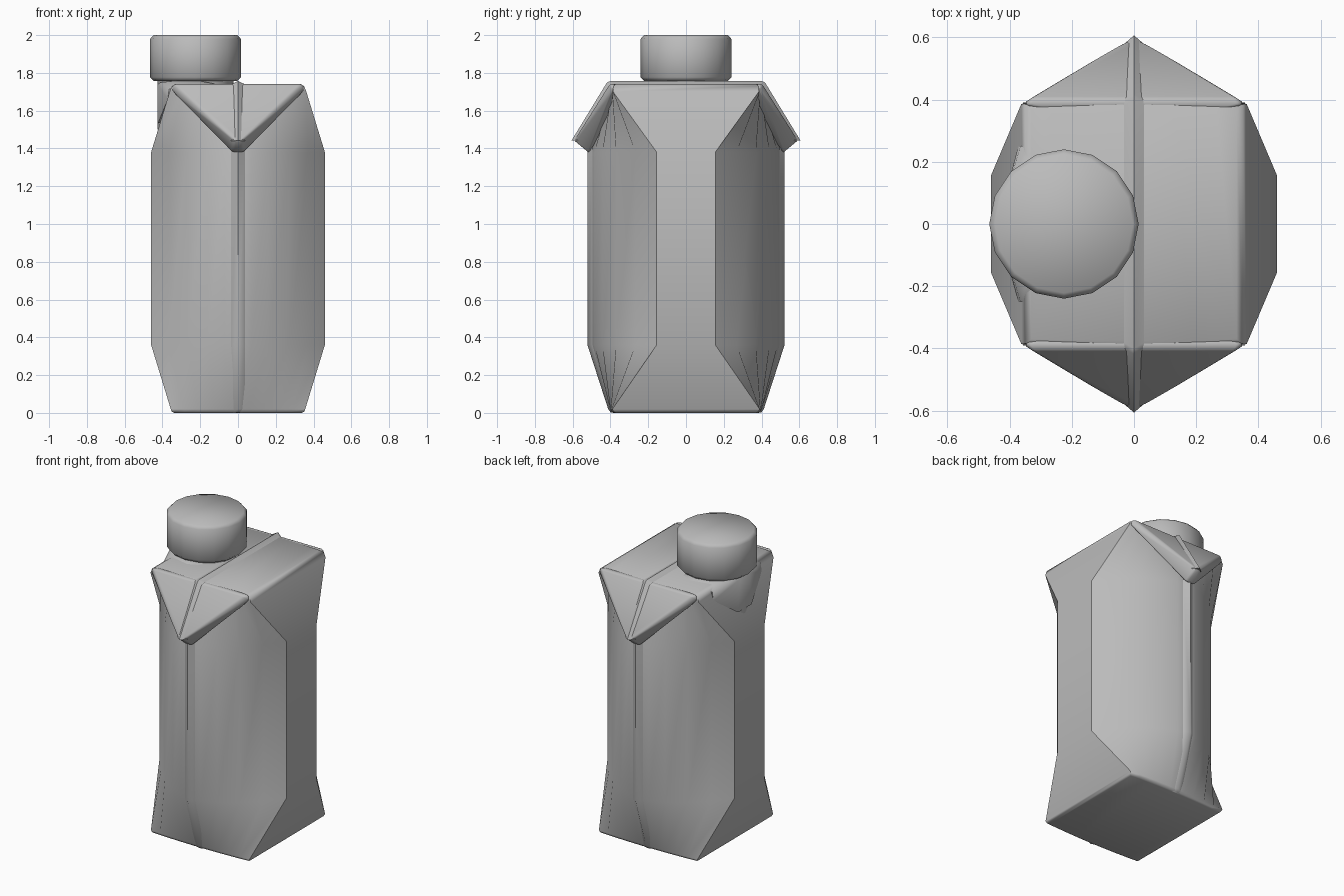
import bpy, bmesh, math

if "Cube" in bpy.data.objects:
    bpy.data.objects.remove(bpy.data.objects["Cube"])

grey = bpy.data.materials.new("carton_grey")
grey.diffuse_color = (0.5, 0.5, 0.5, 1)
grey.use_nodes = True
grey.node_tree.nodes["Principled BSDF"].inputs["Base Color"].default_value = grey.diffuse_color


def finish(name, bm, angle=50, sharp=None):
    """Turn a bmesh into a smooth-shaded object with sharp creases."""
    bmesh.ops.recalc_face_normals(bm, faces=bm.faces)
    for f in bm.faces:
        f.smooth = True
    for e in bm.edges:
        if len(e.link_faces) == 2:
            crease = e.calc_face_angle(0) > math.radians(angle)
            e.smooth = not (crease or (sharp is not None and sharp(e)))
    me = bpy.data.meshes.new(name)
    bm.to_mesh(me)
    bm.free()
    me.materials.append(grey)
    ob = bpy.data.objects.new(name, me)
    bpy.context.collection.objects.link(ob)
    return ob


def loft(bm, rings):
    """Bridge closed rings of equal length and cap both ends."""
    vr = [[bm.verts.new(p) for p in r] for r in rings]
    n = len(vr[0])
    for a, b in zip(vr, vr[1:]):
        for i in range(n):
            j = (i + 1) % n
            bm.faces.new((a[i], a[j], b[j], b[i]))
    bm.faces.new(vr[0][::-1])
    bm.faces.new(vr[-1])
    return vr


def hull(name, pts, angle, bevel=0.0):
    """Convex solid around a few points, with rounded edges."""
    bm = bmesh.new()
    for p in pts:
        bm.verts.new(p)
    bmesh.ops.convex_hull(bm, input=bm.verts[:])
    bmesh.ops.delete(bm, geom=[v for v in bm.verts if not v.link_faces], context='VERTS')
    bmesh.ops.dissolve_limit(bm, angle_limit=0.02, verts=bm.verts[:], edges=bm.edges[:])
    if bevel:
        bmesh.ops.bevel(bm, geom=bm.edges[:], offset=bevel, segments=2, profile=.5,
                        affect='EDGES', clamp_overlap=True)
    return finish(name, bm, angle)


def lathe(name, profile, cx, seg=16):
    bm = bmesh.new()
    loft(bm, [[(cx + r * math.cos(2 * math.pi * i / seg),
                r * math.sin(2 * math.pi * i / seg), z)
               for i in range(seg)] for r, z in profile])
    return finish(name, bm)


# Carton body: rectangular ends, bulging front and back panels in the middle
quarter = [(.46, .155), (.37, .268), (.27, .37), (.16, .443), (.07, .485), (0, .505)]


def ring(z, rect=None):
    q = quarter
    if rect:
        q = [(x / .46 * rect[0], rect[1] + .012 * (1 - (x / .46) ** 2)) for x, y in quarter]
    back = q + [(-x, y) for x, y in q[-2::-1]]
    return [(x, y, z) for x, y in back + [(-x, -y) for x, y in back]]


bm = bmesh.new()
rings = loft(bm, [ring(0, (.338, .372)), ring(.006, (.35, .384)), ring(.02, (.356, .39)),
                  ring(.36), ring(1.38), ring(1.70, (.362, .386)),
                  ring(1.73, (.35, .384)), ring(1.742, (.33, .37))])
n = len(rings[0])
corner_of = {r[i]: i for r in rings[2:6] for i in (0, n // 2 - 1, n // 2, n - 1)}
finish("carton_body", bm, 60,
       lambda e: all(v in corner_of for v in e.verts)
       and corner_of[e.verts[0]] == corner_of[e.verts[1]])

# Folded triangular ears, front and back
for side, label in ((-1, "front"), (1, "back")):
    pts = [(0, .30, 1.70)]
    for s in (-1, 1):
        pts += [(s * .36, .385, 1.712), (s * .34, .38, 1.742), (s * .33, .405, 1.738),
                (s * .018, .592, 1.442), (s * .03, .515, 1.378)]
    hull(label + "_ear", [(x, side * y, z) for x, y, z in pts], 75, .008)


# Raised seams: a shallow ridge running along the middle
def seam(name, base, crest, sharp_crest, w=.036):
    bm = bmesh.new()
    rows = [[bm.verts.new(p) for p in ((-w, *b), (0, *c), (w, *b))]
            for b, c in zip(base, crest)]
    for a, b in zip(rows, rows[1:]):
        for i in range(3):
            j = (i + 1) % 3
            bm.faces.new((a[i], a[j], b[j], b[i]))
    bm.faces.new(rows[0][::-1])
    bm.faces.new(rows[-1])
    crest_verts = {r[1] for r in rows}
    finish(name, bm, 65,
           lambda e: sharp_crest and all(v in crest_verts for v in e.verts))


for side, label in ((-1, "front"), (1, "back")):
    seam(label + "_seam",
         [(side * y, z) for y, z in ((.386, .002), (.396, .02), (.495, .36), (.495, 1.40))],
         [(side * y, z) for y, z in ((.398, .002), (.412, .02), (.522, .36), (.522, 1.40))],
         False)
top_base = [(.575, 1.44), (.397, 1.735)]
top_crest = [(.606, 1.442), (.418, 1.75)]
seam("top_seam",
     [(-y, z) for y, z in top_base] + [(-.38, 1.740), (.38, 1.740)] + top_base[::-1],
     [(-y, z) for y, z in top_crest] + [(-.40, 1.757), (.40, 1.757)] + top_crest[::-1],
     True)

# Spout base moulded over the shoulder, neck and screw cap
spout = []
for s in (-1, 1):
    spout += [(x, s * y, z) for x, y, z in (
        (-.372, .25, 1.66), (-.365, .25, 1.715), (-.20, .245, 1.738), (-.10, .20, 1.738),
        (-.425, .07, 1.53), (-.425, .05, 1.74), (-.41, .10, 1.75),
        (-.34, .18, 1.757), (-.20, .205, 1.757))]
hull("spout_base", spout, 60)
lathe("spout_neck", [(.2, 1.50), (.2, 1.77)], -.225)
lathe("screw_cap", [(.222, 1.757), (.24, 1.777), (.24, 1.98), (.222, 2.0)], -.225)
